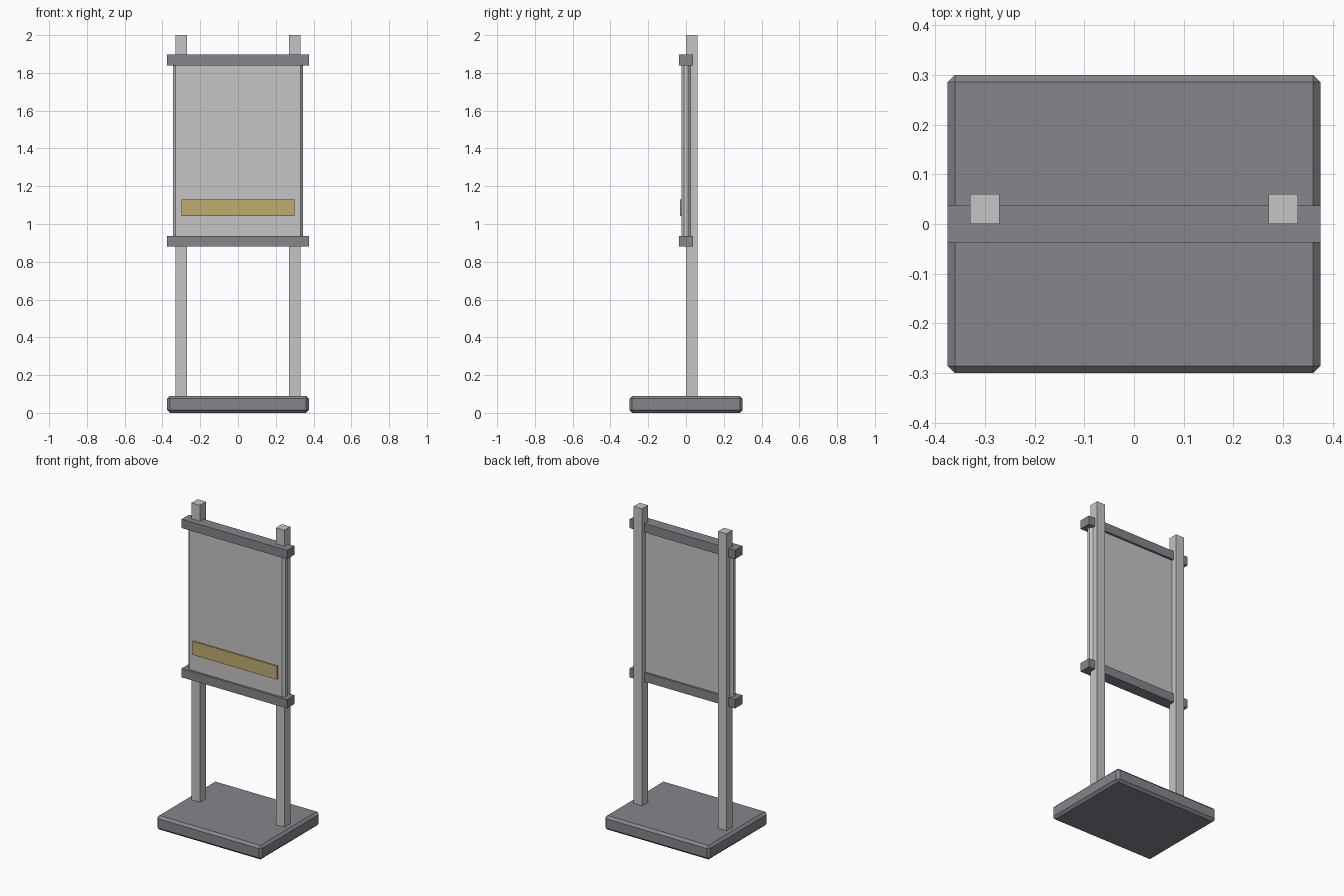
import bpy
import bmesh
from mathutils import Matrix, Vector

cube = bpy.data.objects.get("Cube")
if cube:
    bpy.data.objects.remove(cube, do_unlink=True)


def material(name, rgb):
    mat = bpy.data.materials.new(name)
    mat.use_nodes = True
    color = (*rgb, 1)
    mat.diffuse_color = color
    mat.node_tree.nodes["Principled BSDF"].inputs["Base Color"].default_value = color
    return mat


def box(name, mat, x, y, z, bevel=0):
    """Box spanning the given (low, high) ranges, with optional chamfered edges."""
    low, high = map(Vector, zip(x, y, z))
    bm = bmesh.new()
    bmesh.ops.create_cube(bm, size=1, matrix=Matrix.Diagonal((*(high - low), 1)))
    if bevel:
        bmesh.ops.bevel(bm, geom=bm.edges[:], offset=bevel, segments=1,
                        affect='EDGES')
    mesh = bpy.data.meshes.new(name)
    bm.to_mesh(mesh)
    bm.free()
    mesh.materials.append(mat)
    obj = bpy.data.objects.new(name, mesh)
    obj.location = (low + high) / 2
    bpy.context.collection.objects.link(obj)
    return obj


light_grey = material("light grey metal", (0.55, 0.56, 0.55))
dark_grey = material("dark grey metal", (0.23, 0.24, 0.265))
brass = material("brass", (0.53, 0.41, 0.16))

# Chamfered floor base
box("base", dark_grey, (-0.375, 0.375), (-0.3, 0.3), (0, 0.09), 0.015)

# Two upright posts standing on the base
for side, cx in (("left", 0.3), ("right", -0.3)):
    box(side + "_post", light_grey, (cx - 0.03, cx + 0.03), (0, 0.06), (0.08, 2))

# Horizontal rails clamping the panel
for level, z in (("lower", 0.88), ("upper", 1.84)):
    box(level + "_rail", dark_grey, (-0.375, 0.375), (-0.0375, 0.0375),
        (z, z + 0.057))

# Chamfered sign panel and its plate
box("sign_panel", light_grey, (-0.345, 0.345), (-0.0235, 0.0235), (0.9, 1.875), 0.014)
box("name_plate", brass, (-0.3, 0.3), (-0.033, -0.0235), (1.043, 1.13))
